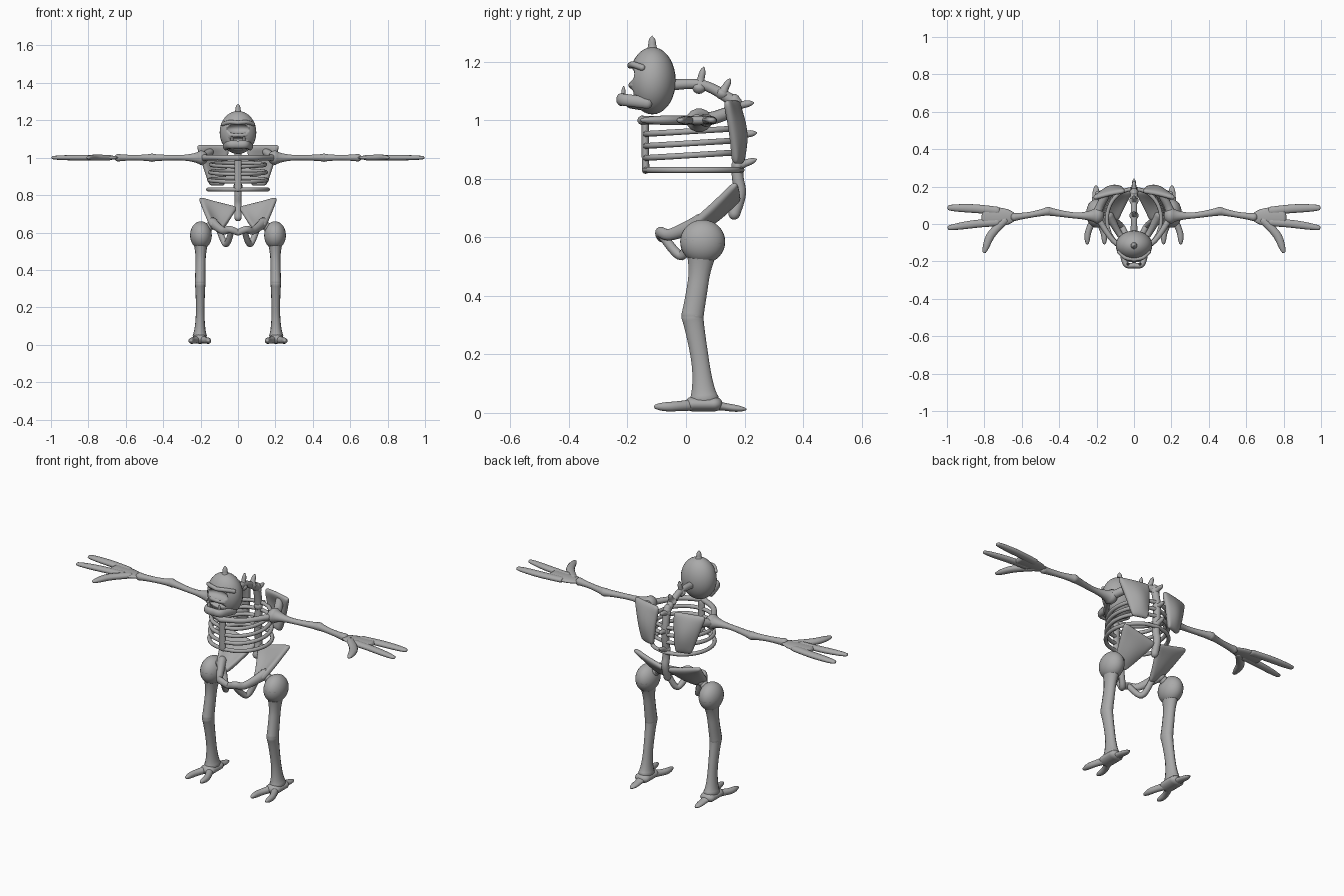
import bpy, bmesh
from mathutils import Vector
from math import cos, sin, pi

if "Cube" in bpy.data.objects:
    bpy.data.objects.remove(bpy.data.objects["Cube"])

bone_grey = bpy.data.materials.new("bone_grey")
bone_grey.use_nodes = True
bone_grey.diffuse_color = (.4, .4, .4, 1)
shader = bone_grey.node_tree.nodes["Principled BSDF"]
shader.inputs["Base Color"].default_value = bone_grey.diffuse_color
AXIS_X, AXIS_Y, AXIS_Z = Vector((1, 0, 0)), Vector((0, 1, 0)), Vector((0, 0, 1))


def finish(name, bm, mirror):
    bmesh.ops.recalc_face_normals(bm, faces=bm.faces)
    for face in bm.faces:
        face.smooth = True
    mesh = bpy.data.meshes.new(name)
    bm.to_mesh(mesh)
    bm.free()
    mesh.materials.append(bone_grey)
    part = bpy.data.objects.new(name, mesh)
    bpy.context.scene.collection.objects.link(part)
    if mirror:
        part.modifiers.new("mirror", 'MIRROR').use_mirror_merge = False
    return part


def smooth_path(points, steps=8):
    """Catmull-Rom curve through the given points."""
    points = [Vector(p) for p in points]
    padded = [points[0]] + points + [points[-1]]
    path = []
    for a, b, c, d in zip(padded, padded[1:], padded[2:], padded[3:]):
        for k in range(steps):
            t = k / steps
            path.append(b + t * (c - a) / 2 + t * t * (a - 2.5 * b + 2 * c - d / 2)
                        + t * t * t * (1.5 * (b - c) + (d - a) / 2))
    return path + [points[-1]]


def bone(name, points, thin, knobs=None, flat=1, up=AXIS_Z, mirror=True, sides=14):
    """Rounded tube along a curve: slim in the middle, flaring to a knob at each end."""
    path = smooth_path(points)
    first_knob, last_knob = knobs or (thin, thin)
    last = len(path) - 1
    rings = []
    for i, centre in enumerate(path):
        t = i / last
        radius = (thin + (first_knob - thin) * max(0, 1 - 2 * t) ** 2
                  + (last_knob - thin) * max(0, 2 * t - 1) ** 2)
        along = (path[min(i + 1, last)] - path[max(i - 1, 0)]).normalized()
        side = along.cross(up).normalized()
        over = side.cross(along) * flat
        # Domed ends
        angles = [0]
        if i == 0:
            angles = [-pi / 2.2, -pi / 3, -pi / 6, 0]
        elif i == last:
            angles = [0, pi / 6, pi / 3, pi / 2.2]
        for angle in angles:
            offset = along * sin(angle) * radius * min(flat, 1)
            rings.append((centre + offset, side, over, radius * cos(angle)))
    bm = bmesh.new()
    loops = []
    for centre, side, over, radius in rings:
        turns = [2 * pi * j / sides for j in range(sides)]
        loops.append([bm.verts.new(centre + radius * (side * cos(a) + over * sin(a))) for a in turns])
    for lower, upper in zip(loops, loops[1:]):
        for j in range(sides):
            bm.faces.new((lower[j - 1], lower[j], upper[j], upper[j - 1]))
    bm.faces.new(loops[0])
    bm.faces.new(loops[-1])
    return finish(name, bm, mirror)


def blob(name, centre, radii, mirror=False):
    bm = bmesh.new()
    bmesh.ops.create_uvsphere(bm, u_segments=28, v_segments=18, radius=1)
    bmesh.ops.scale(bm, vec=radii, verts=bm.verts)
    bmesh.ops.translate(bm, vec=centre, verts=bm.verts)
    return finish(name, bm, mirror)


def plate(name, corners, bulge, thickness=.03, cells=5):
    """Curved bone plate stretched between four corners."""
    a, b, c, d = [Vector(p) for p in corners]
    bm = bmesh.new()
    grid = []
    for i in range(cells + 1):
        v = i / cells
        left, right = a.lerp(d, v), b.lerp(c, v)
        grid.append([bm.verts.new(left.lerp(right, j / cells)
                                  + Vector(bulge) * sin(pi * v) * sin(pi * j / cells))
                     for j in range(cells + 1)])
    for upper, lower in zip(grid, grid[1:]):
        for j in range(cells):
            bm.faces.new((upper[j], upper[j + 1], lower[j + 1], lower[j]))
    part = finish(name, bm, True)
    solid = part.modifiers.new("thickness", 'SOLIDIFY')
    solid.thickness, solid.offset = thickness, 0
    rounding = part.modifiers.new("rounding", 'SUBSURF')
    rounding.levels = rounding.render_levels = 2


# Skull with hollowed eyes and mouth, and a crest spike
skull = blob("skull", centre=(0, -.115, 1.135), radii=(.098, .08, .115))
for name, height, radii in (("eye_cutter", 1.155, (.07, .045, .028)),
                            ("mouth_cutter", 1.095, (.055, .04, .016))):
    cutter = blob(name, centre=(0, -.2, height), radii=radii)
    cutter.hide_render = cutter.hide_viewport = True
    hollow = skull.modifiers.new(name, 'BOOLEAN')
    hollow.object, hollow.operation, hollow.solver = cutter, 'DIFFERENCE', 'EXACT'
bone("crest_spike", [(0, -.115, 1.23), (0, -.116, 1.287)], thin=.014, knobs=(.044, .002),
     up=AXIS_Y, mirror=False)

# Brow and jaws
bone("brow", [(0, -.19, 1.187), (.045, -.18, 1.19), (.08, -.15, 1.18)], thin=.011)
bone("upper_jaw", [(0, -.187, 1.12), (.04, -.178, 1.12), (.07, -.14, 1.12)], thin=.01)
bone("lower_jaw", [(0, -.222, 1.07), (.045, -.214, 1.07), (.066, -.13, 1.06)],
     thin=.015, flat=1.4)
bone("jaw_floor", [(0, -.19, 1.055), (0, -.13, 1.045)], thin=.05, flat=.3, mirror=False)
bone("lower_tooth", [(.032, -.215, 1.08), (.032, -.213, 1.115)], thin=.007, knobs=(.01, .002),
     up=AXIS_Y)

# Spine
bone("neck", [(0, -.06, 1.12), (0, .06, 1.12), (0, .17, 1.06)], thin=.017, knobs=(.02, .022),
     up=AXIS_X, mirror=False)
bone("spine", [(0, .165, 1.07), (0, .185, .95), (0, .176, .82), (0, .185, .75), (0, .165, .68)],
     thin=.02, up=AXIS_X, mirror=False)
spikes = (((.045, 1.115), (.06, 1.18)), ((.125, 1.095), (.15, 1.14)), ((.175, 1.05), (.23, 1.06)),
          ((.185, .95), (.24, .957)), ((.18, .845), (.24, .866)))
for number, (root, tip) in enumerate(spikes, start=1):
    bone(f"spine_spike_{number}", [(0, *root), (0, *tip)], thin=.012, knobs=(.025, .003),
         up=AXIS_X, mirror=False)

# Rib cage
for level in range(4):
    rise = .02 if level else 0
    width = .16 - .005 * level
    half_ring = []
    for step in range(7):
        angle = pi * step / 6
        half_ring.append((width * sin(angle), .025 + .165 * cos(angle),
                          .83 + .041 * level + rise * (1 + cos(angle)) / 2))
    bone(f"rib_pair_{level + 1}", half_ring, thin=.0105, sides=10)
bone("breastbone", [(0, -.138, .83), (0, -.14, .99)], thin=.02, flat=.65, up=AXIS_Y, mirror=False)

# Shoulders
shoulder, elbow, wrist = (.2, .045, 1), (.46, .068, 1), (.64, .037, 1)
bone("collar_bone", [(0, -.15, 1), (.11, -.09, 1), shoulder], thin=.014, knobs=(.016, .02))
plate("shoulder_blade", corners=[(.045, .175, 1.07), (.225, .135, 1.07), (.15, .165, .85), (.07, .19, .85)],
      bulge=(0, .03, 0))
bone("shoulder_joint", [(.15, .155, 1.03), (.18, .1, 1.01), shoulder], thin=.022, knobs=(.02, .03))

# Arms and hands
bone("upper_arm", [shoulder, (.32, .046, 1), elbow], thin=.016, knobs=(.045, .024), flat=.9)
bone("forearm", [elbow, (.55, .05, 1), wrist], thin=.016, knobs=(.024, .022), flat=.95)
bone("palm", [wrist, (.73, .038, 1), (.8, .04, 1)], thin=.05, knobs=(.02, .052), flat=.28)
bone("outer_finger", [(.73, .07, 1), (.85, .082, 1), (.988, .087, 1)], thin=.023,
     knobs=(.022, .014), flat=.65)
bone("inner_finger", [(.73, .01, 1), (.85, 0, 1), (.988, -.02, 1)], thin=.021,
     knobs=(.022, .012), flat=.7)
bone("thumb", [(.69, .02, 1), (.765, -.06, 1), (.8, -.148, 1)], thin=.022, knobs=(.02, .01), flat=.75)

# Pelvis
hip = (.135, .05, .65)
plate("hip_wing", corners=[(0, .185, .735), (.215, .175, .79), (.145, .01, .64), (.085, .02, .61)],
      bulge=(0, .01, -.02))
bone("pubic_arch", [hip, (.08, -.05, .61), (.045, -.088, .617), (0, -.085, .6)], thin=.016,
     knobs=(.026, .014), flat=1.2)
bone("seat_bone", [(.105, .02, .625), (.065, -.015, .537), (.035, -.08, .605)], thin=.016, up=AXIS_X)

# Legs
hip_ball, knee, ankle = (.198, .057, .585), (.202, .022, .33), (.204, .062, .05)
blob("hip_ball", centre=hip_ball, radii=(.058, .077, .075), mirror=True)
bone("hip_neck", [hip_ball, hip], thin=.024, knobs=(.04, .02))
bone("thigh", [hip_ball, (.2, .042, .45), knee], thin=.027, knobs=(.058, .029), flat=1.35, up=AXIS_Y)
bone("shin", [knee, (.202, .048, .18), ankle], thin=.023, knobs=(.029, .038), flat=1.35, up=AXIS_Y)

# Feet
bone("instep", [(.204, .02, .03), (.204, .1, .03)], thin=.042, flat=.6)
bone("heel", [(.204, .08, .03), (.203, .15, .018), (.203, .204, .012)], thin=.02, knobs=(.038, .005), flat=.65)
for name, spread in (("outer_toe", .04), ("inner_toe", -.04)):
    bone(name, [(.204, .05, .03), (.204 + spread, -.04, .022), (.204 + spread * 1.15, -.1, .021)],
         thin=.017, knobs=(.026, .009))
